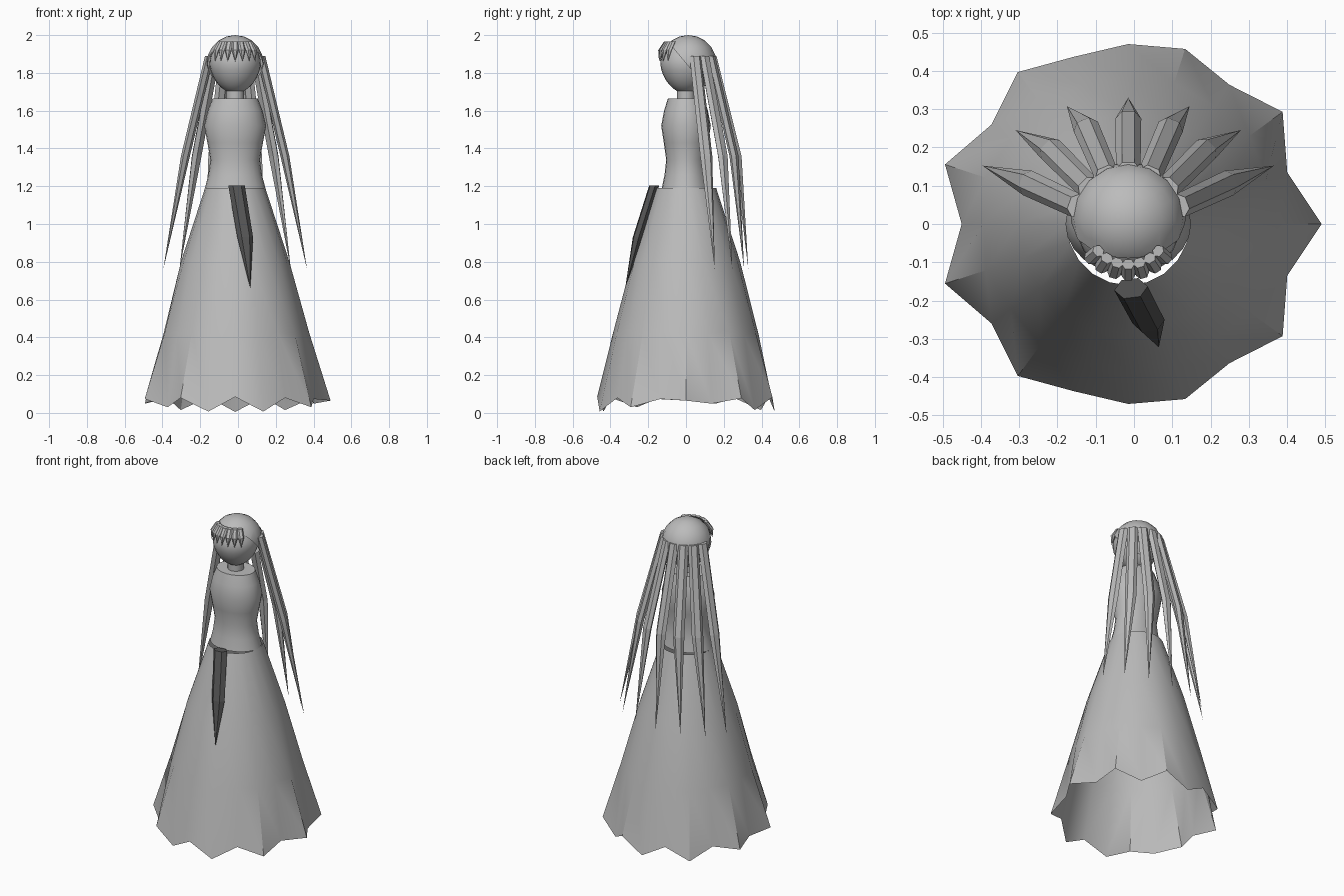
import bpy, bmesh, math
from mathutils import Vector

if "Cube" in bpy.data.objects:
    bpy.data.objects.remove(bpy.data.objects["Cube"])

CX = -0.015  # the figure's axis


def material(name, v):
    m = bpy.data.materials.new(name)
    m.diffuse_color = (v, v, v, 1)
    m.use_nodes = True
    m.node_tree.nodes["Principled BSDF"].inputs["Base Color"].default_value = m.diffuse_color
    return m


GREY = material("pale grey", 0.5)
DARK = material("dark grey", 0.09)


def finish(bm, name, mat, smooth=None):
    bmesh.ops.recalc_face_normals(bm, faces=bm.faces)
    me = bpy.data.meshes.new(name)
    bm.to_mesh(me)
    bm.free()
    ob = bpy.data.objects.new(name, me)
    bpy.context.collection.objects.link(ob)
    me.materials.append(mat)
    if smooth:
        bpy.ops.object.select_all(action='DESELECT')
        ob.select_set(True)
        bpy.context.view_layer.objects.active = ob
        bpy.ops.object.shade_smooth_by_angle(angle=math.radians(smooth))
    return ob


def skin(bm, rings, caps):
    for a, b in zip(rings, rings[1:]):
        n = len(a)
        for i in range(n):
            bm.faces.new((a[i], a[(i + 1) % n], b[(i + 1) % n], b[i]))
    if caps:
        bm.faces.new(rings[0])
        bm.faces.new(rings[-1])


def lathe(name, profile, sides, depth=1.0, smooth=40):
    bm = bmesh.new()
    rings = [[bm.verts.new((CX + r * math.cos(math.tau * i / sides),
                            depth * r * math.sin(math.tau * i / sides), z))
              for i in range(sides)] for r, z in profile]
    skin(bm, rings, True)
    return finish(bm, name, GREY, smooth)


def lock(bm, path, out, widths, depth):
    """Six-sided strip along a path, ending in a point."""
    out = Vector(out).normalized()
    side = Vector((-out.y, out.x, 0))
    rings = []
    for p, w in zip(path[:-1], widths):
        rings.append([bm.verts.new(Vector(p) + side * w * math.cos(math.tau * i / 6)
                                   + out * depth * math.sin(math.tau * i / 6))
                      for i in range(6)])
    skin(bm, rings, False)
    bm.faces.new(rings[0])
    tip = bm.verts.new(path[-1])
    for i in range(6):
        bm.faces.new((rings[-1][i], rings[-1][(i + 1) % 6], tip))


# Skirt: open shell whose pleats and scalloped hem grow towards the floor
bm = bmesh.new()
rings = []
for r, z, k in ((0.16, 1.19, 0), (0.287, 0.80, 0.0), (0.385, 0.42, 0.2), (0.47, 0.045, 1)):
    ring = []
    for i in range(20):
        a = math.tau * i / 20
        rr = r + 0.035 * k * math.cos(9 * a)
        zz = z - 0.04 * k * math.sin(9 * a) + 0.02 * k * math.cos(a) ** 4
        ring.append(bm.verts.new((CX + rr * math.cos(a), rr * math.sin(a), zz)))
    rings.append(ring)
skin(bm, rings, False)
finish(bm, "skirt", GREY, 30)

# Bodice and neck
lathe("bodice", ((0.16, 1.19), (0.142, 1.26), (0.131, 1.34), (0.147, 1.43),
                 (0.164, 1.52), (0.145, 1.60), (0.12, 1.665)), 24, 0.8)
lathe("neck", ((0.048, 1.64), (0.048, 1.74)), 12)

# Head: egg shape narrowing to the chin
bm = bmesh.new()
bmesh.ops.create_uvsphere(bm, u_segments=24, v_segments=16, radius=1)
for v in bm.verts:
    t = 1 - 0.12 * max(0, -v.co.z)
    v.co = (CX + 0.136 * t * v.co.x, 0.136 * t * v.co.y, 1.845 + 0.153 * v.co.z * (1 if v.co.z < 0 else 0.9))
finish(bm, "head", GREY, 60)

# Hair cap: sphere cut by a plane sloping down to the back
bm = bmesh.new()
bmesh.ops.create_uvsphere(bm, u_segments=16, v_segments=10, radius=0.15)
for v in bm.verts:
    v.co += Vector((CX, 0.012, 1.85))
bmesh.ops.bisect_plane(bm, geom=bm.verts[:] + bm.edges[:] + bm.faces[:],
                       plane_co=(0, 0, 1.85), plane_no=(0, 1.2, 1), clear_inner=True)
finish(bm, "hair_cap", GREY, 60)

# Long hair: seven locks fanned round the back
bm = bmesh.new()
for i in range(7):
    a = math.radians(20 + i * 140 / 6)
    c, s = math.cos(a), math.sin(a)
    path = ((CX + 0.145 * c, 0.142 * s, 1.89),
            (CX + 0.28 * c, 0.02 + 0.255 * s, 1.36),
            (CX + 0.405 * c, 0.06 + 0.27 * s, 0.76))
    lock(bm, path, (c, s, 0), (0.032, 0.034), 0.022)
finish(bm, "hair_locks", GREY)

# Fringe: short locks over the brow
bm = bmesh.new()
for i in range(7):
    a = math.radians(-90 + (i - 3) * 16)
    c, s = math.cos(a), math.sin(a)
    path = [(CX + r * c, r * s, z) for r, z in ((0.105, 1.965), (0.135, 1.92), (0.143, 1.86))]
    lock(bm, path, (c, s, 0), (0.017, 0.018), 0.014)
finish(bm, "fringe", GREY)

# Sash tail hanging down the skirt front
bm = bmesh.new()
lock(bm, ((-0.008, -0.168, 1.205), (0.038, -0.255, 0.93), (0.065, -0.322, 0.66)),
     (0.12, -1, 0), (0.044, 0.042), 0.028)
finish(bm, "sash_tail", DARK)
